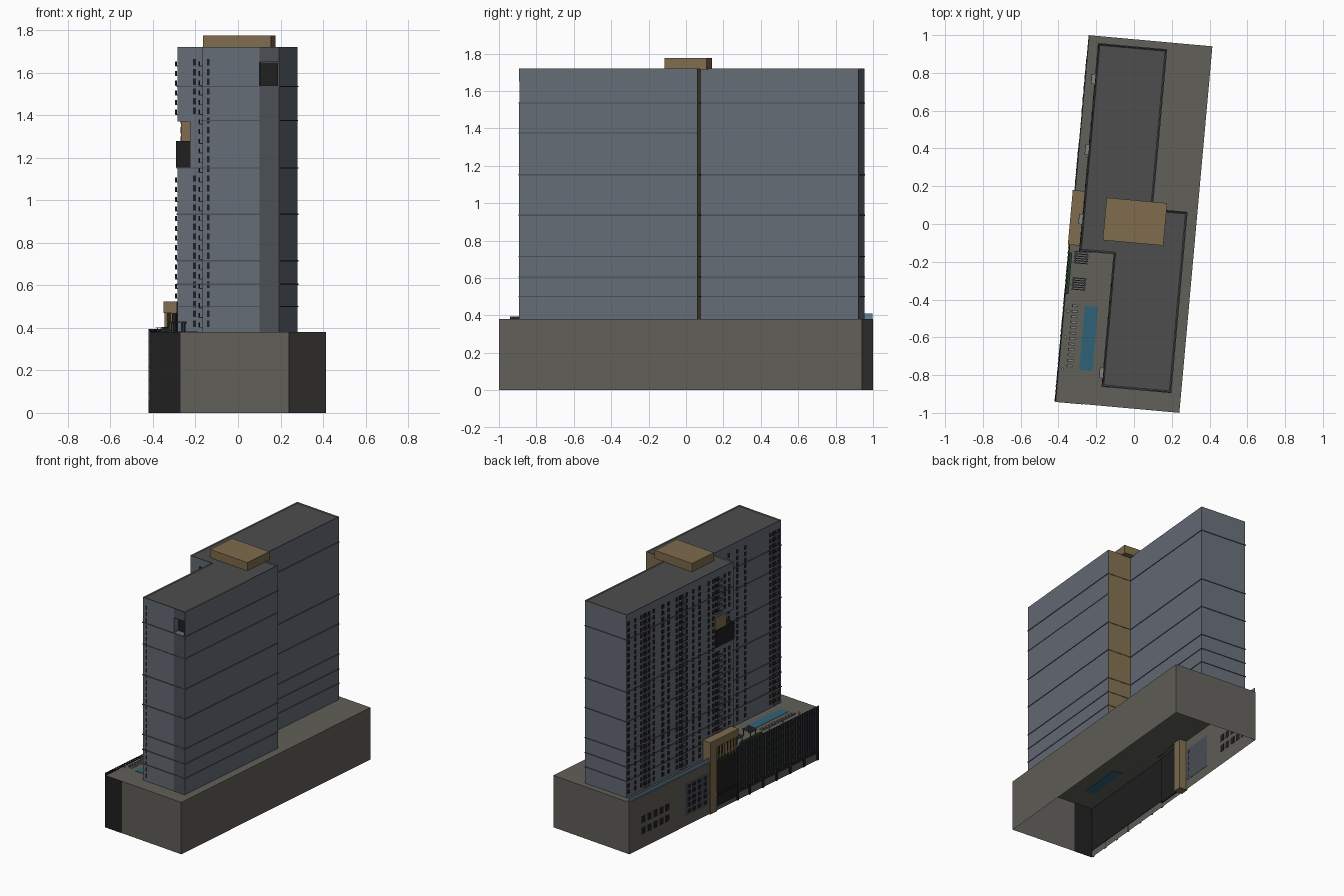
import bpy, bmesh, math
from mathutils import Vector

if "Cube" in bpy.data.objects:
    bpy.data.objects.remove(bpy.data.objects["Cube"])

TURN = math.radians(-5.15)   # whole site is turned slightly on plan
DECK, ROOF = 0.38, 1.72
mats = {}


def mat(name, r, g, b):
    m = bpy.data.materials.new(name)
    m.diffuse_color = (r, g, b, 1)
    m.use_nodes = True
    m.node_tree.nodes["Principled BSDF"].inputs["Base Color"].default_value = m.diffuse_color
    mats[name] = m


mat("glass_wall", .13, .15, .18)
mat("dark_wall", .07, .08, .095)
mat("roof_grey", .075, .075, .075)
mat("concrete", .12, .115, .10)
mat("charcoal", .015, .014, .014)
mat("bronze", .21, .15, .075)
mat("water", .03, .12, .19)
mat("rail_glass", .12, .22, .30)
mat("planting", .02, .06, .02)
mat("slab", .22, .22, .22)


def finish(bm, name, *ms):
    bmesh.ops.recalc_face_normals(bm, faces=bm.faces)
    me = bpy.data.meshes.new(name)
    bm.to_mesh(me)
    bm.free()
    for m in ms:
        me.materials.append(mats[m])
    ob = bpy.data.objects.new(name, me)
    ob.rotation_euler.z = TURN
    bpy.context.collection.objects.link(ob)
    return ob


def boxes(name, m, items):
    """One object from many boxes (u0, u1, v0, v1, z0, z1)."""
    bm = bmesh.new()
    for a, b, c, d, e, f in items:
        vs = bmesh.ops.create_cube(bm, size=1)["verts"]
        for v in vs:
            v.co = Vector(((a + b) / 2 + v.co.x * (b - a),
                           (c + d) / 2 + v.co.y * (d - c),
                           (e + f) / 2 + v.co.z * (f - e)))
    return finish(bm, name, m)


def prism(bm, pts, z0, z1):
    """Extrude a plan outline, returning the top face."""
    f = bm.faces.new([bm.verts.new((x, y, z0)) for x, y in pts])
    r = bmesh.ops.extrude_face_region(bm, geom=[f], use_keep_orig=True)["geom"]
    bmesh.ops.translate(bm, vec=(0, 0, z1 - z0),
                        verts=[g for g in r if isinstance(g, bmesh.types.BMVert)])
    return [g for g in r if isinstance(g, bmesh.types.BMFace)][0]


def cut(ob, cutter):
    cutter.hide_render = True
    cutter.hide_viewport = True
    mod = ob.modifiers.new("cut", "BOOLEAN")
    mod.operation, mod.solver, mod.object = "DIFFERENCE", "EXACT", cutter


# podium: walls and deck, open underneath
podium = boxes("podium", "concrete", [(-.329, .329, -.974, .974, 0, DECK)])
bm = bmesh.new()
bm.from_mesh(podium.data)
bmesh.ops.delete(bm, geom=[f for f in bm.faces if f.normal.z < -.5], context="FACES")
bm.to_mesh(podium.data)
bm.free()

# tower: two offset slabs as one stepped outline, with sunken roof
U0, U1, U2, U3 = -.272, -.09, .088, .273
V0, V1, V2, V3 = -.87, -.165, .085, .933
plan = [(U0, V1), (U1, V1), (U1, V0), (U3, V0), (U3, V2), (U2, V2), (U2, V3), (U0, V3)]
bm = bmesh.new()
top = prism(bm, plan, DECK + .001, ROOF)
bm.normal_update()
bmesh.ops.recalc_face_normals(bm, faces=bm.faces)
rim = bmesh.ops.inset_region(bm, faces=[top], thickness=.01)["faces"]
bmesh.ops.translate(bm, vec=(0, 0, -.006), verts=top.verts)
for f in rim + [top]:
    f.material_index = 1
tower = finish(bm, "tower", "glass_wall", "roof_grey")
cut(tower, boxes("corner_loggia_cutter", "charcoal", [(.179, .268, -.9, -.82, 1.54, 1.65)]))
cut(tower, boxes("sky_terrace_cutter", "charcoal", [(-.3, -.21, -.2, .02, 1.16, 1.37)]))
boxes("corner_loggia_lining", "charcoal", [(.18, .267, -.826, -.821, 1.541, 1.649),
                                           (.264, .267, -.868, -.821, 1.541, 1.649)])
boxes("sky_terrace_lining", "bronze", [(-.213, -.208, -.164, .02, 1.16, 1.37),
                                       (-.271, -.21, .016, .022, 1.16, 1.37)])
boxes("sky_terrace_screen", "charcoal", [(-.277, -.272, -.17, .022, 1.155, 1.28),
                                         (-.277, -.21, -.17, -.165, 1.155, 1.28)])

# floor ledges around the tower
bm = bmesh.new()
sgn = [(-1, -1), (-1, -1), (-1, -1), (1, -1), (1, 1), (1, 1), (1, 1), (-1, 1)]
grown = [(x + .004 * a, y + .004 * b) for (x, y), (a, b) in zip(plan, sgn)]
for z in (.50, .605, .715, .935, 1.152, 1.535):
    prism(bm, grown, z - .003, z + .003)
finish(bm, "floor_ledges", "dark_wall")
boxes("upper_ledge", "dark_wall", [(U1 - .003, U3 + .003, V0 - .003, V2, 1.373, 1.378)])

# bronze core wall, dark corner strip, rooftop plant room
boxes("core_wall", "bronze", [(U2 + .001, U3, V2, V2 + .0015, DECK, ROOF)])
boxes("corner_strip", "dark_wall", [(.179, U3, V0 - .001, V0 + .001, DECK, 1.54),
                                    (.179, U3, V0 - .001, V0 + .001, 1.65, ROOF)])
boxes("plant_room", "bronze", [(-.157, .165, -.1, .126, ROOF - .006, 1.775)])

# windows and balconies, one per storey
storeys = [.405 + .0455 * i for i in range(28)]
in_terrace = lambda z: 1.13 < z < 1.37
win, slabs, rails = [], [], []
rear_cols = [.91, .845, .785, .70, .655, .56, .50, .42, .315, .25, .18, .09, .045, -.075, -.12]
front_cols = [-.33, -.42, -.50, -.76, -.845]
for z in storeys:
    for v in rear_cols:
        if not (v < .03 and in_terrace(z)):
            win.append((U0 - .0015, U0 + .002, v - .012, v + .012, z, z + .03))
    for v in front_cols:
        win.append((U1 - .0015, U1 + .002, v - .012, v + .012, z, z + .03))
    if not in_terrace(z):
        win.append((-.198, -.184, V1 - .0015, V1 + .002, z, z + .03))
    win.append((-.068, -.056, V0 - .0015, V0 + .002, z, z + .03))
    for u, v in ((U0, .745), (U0, .37), (U0, .0), (U1, -.80)):
        if u == U0 and v < .03 and in_terrace(z):
            continue
        slabs.append((u - .022, u, v - .027, v + .027, z - .004, z))
        rails.append((u - .022, u - .019, v - .027, v + .027, z, z + .02))
        win.append((u - .0015, u + .002, v - .022, v + .022, z, z + .032))
boxes("tower_windows", "charcoal", win)
boxes("balcony_slabs", "slab", slabs)
boxes("balcony_rails", "dark_wall", rails)

# entrance portal: leg, canopy, dark recess and slats
W = -.329
boxes("entrance_portal", "bronze", [(-.339, -.275, -.14, .15, .47, .525),
                                    (-.339, -.275, .085, .15, 0, .47)])
boxes("entrance_recess", "charcoal", [(-.331, -.32, -.14, .085, .03, .38),
                                      (-.30, -.28, -.14, .085, .38, .47)])
boxes("entrance_slats", "bronze", [(-.337, -.322, -.12 + .03 * i, -.112 + .03 * i, .36, .47)
                                   for i in range(7)])
boxes("entrance_canopy", "charcoal", [(-.337, W, -.13, .08, .11, .125)])

# garage screen: backing, fins, rails, feet
boxes("garage_backing", "charcoal", [(W - .001, W + .003, -.975, -.14, .05, .385),
                                     (W - .001, -.184, -.9755, -.972, 0, DECK)])
fins = [-.97 + .0245 * i for i in range(34)]
boxes("garage_fins", "dark_wall",
      [(W - .007, W, v, v + .008, .06 + .012 * (i % 3), .395) for i, v in enumerate(fins)])
boxes("garage_rails", "charcoal", [(W - .005, W, -.974, -.14, z, z + .008)
                                   for z in (.09, .15, .21, .27, .33, .387)])
boxes("garage_feet", "charcoal", [(W - .006, W, v, v + .018, 0, .07)
                                  for v in (-.97, -.83, -.69, -.55, -.41, -.27, -.15)])

# podium windows on the street side
boxes("podium_windows", "charcoal",
      [(W - .0015, W + .002, .56 + .062 * i, .60 + .062 * i, z, z + .05)
       for i in range(5) for z in (.10, .18)])
boxes("podium_panel", "dark_wall", [(W - .001, W + .002, .16, .40, .07, .31)])
boxes("podium_grid_windows", "charcoal",
      [(W - .002, W + .002, .175 + .056 * i, .21 + .056 * i, .085 + .045 * j, .115 + .045 * j)
       for i in range(4) for j in range(5)])
boxes("deck_glass_rail", "rail_glass", [(-.327, -.323, .15, .972, DECK, .41)])

# pool deck
boxes("pool", "water", [(-.22, -.15, -.795, -.455, DECK - .004, DECK + .003)])
loungers = [-.785 + .029 * i for i in range(12)]
boxes("loungers", "slab", [b for v in loungers for b in (
    (-.285, -.255, v, v + .013, .385, .389), (-.289, -.283, v, v + .013, .385, .397))])
boxes("hedge", "planting", [(-.325, -.312, -.40, -.18, DECK, .405)])
pergola = []
for v in (-.205, -.345):
    for i in range(6):
        pergola.append((-.30, -.225, v - .03 + .012 * i, v - .025 + .012 * i, .424, .43))
    for u in (-.295, -.235):
        pergola.append((u, u + .005, v - .03, v + .035, .419, .424))
        pergola += [(u, u + .005, w, w + .005, DECK, .42) for w in (v - .028, v + .026)]
boxes("pergolas", "dark_wall", pergola)

# round deck tables
bm = bmesh.new()
for v in (-.49, -.63, -.80):
    for r, h, z in ((.009, .003, .4), (.002, .02, .39)):
        vs = bmesh.ops.create_cone(bm, cap_ends=True, segments=12, radius1=r,
                                   radius2=r, depth=h)["verts"]
        bmesh.ops.translate(bm, vec=(-.308, v, z), verts=vs)
finish(bm, "deck_tables", "slab")
